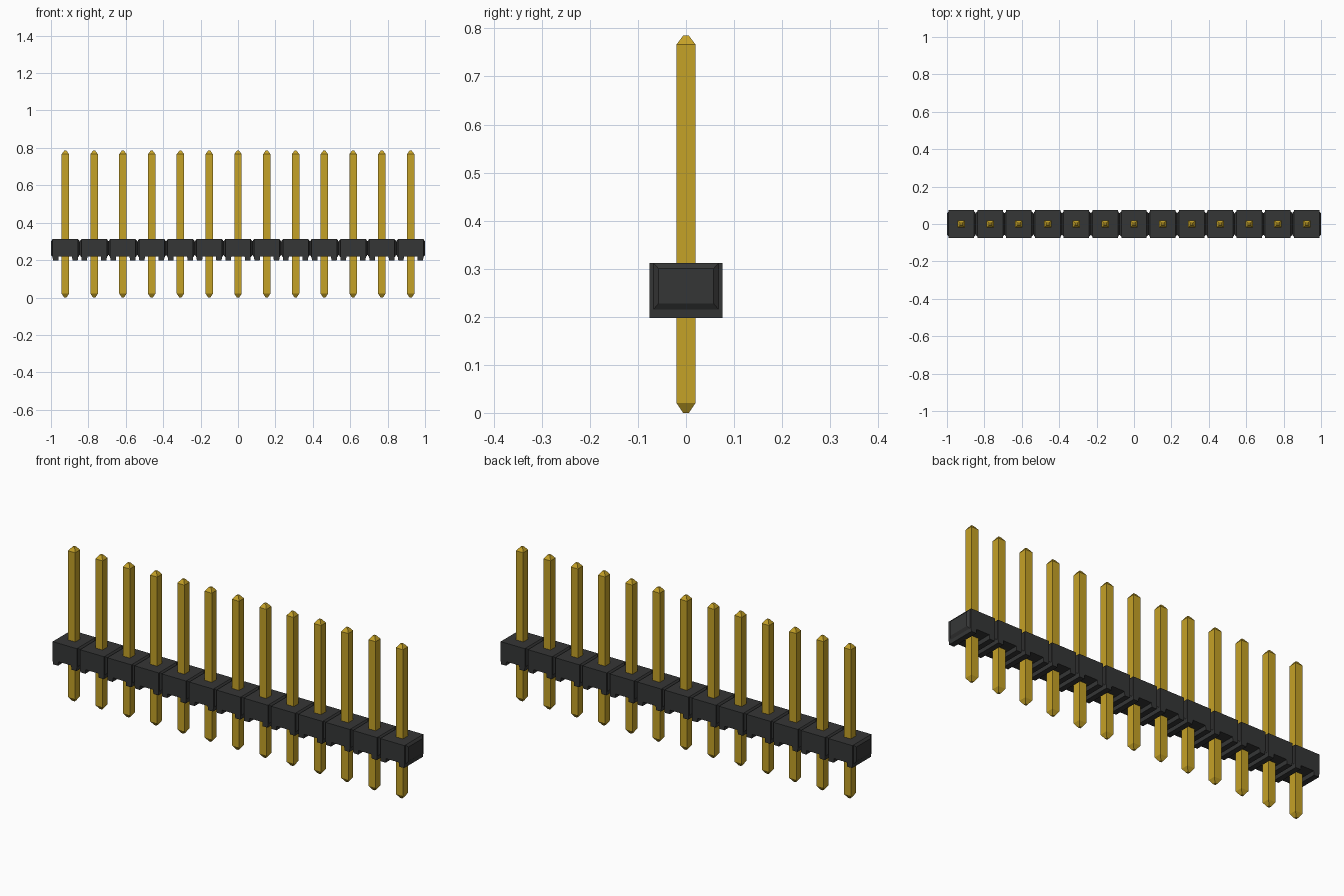
import bpy, bmesh

cube = bpy.data.objects.get("Cube")
if cube:
    bpy.data.objects.remove(cube, do_unlink=True)

COUNT = 13
PITCH = 2.0 / COUNT
HALF = PITCH / 2
FIRST_X = -1 + HALF


def material(name, rgb, roughness):
    m = bpy.data.materials.new(name)
    m.use_nodes = True
    m.diffuse_color = (*rgb, 1)
    bsdf = m.node_tree.nodes["Principled BSDF"]
    bsdf.inputs["Base Color"].default_value = (*rgb, 1)
    bsdf.inputs["Roughness"].default_value = roughness
    return m


def loft(bm, rings):
    """Skin a list of equal-length vertex rings and cap both ends."""
    loops = [[bm.verts.new(p) for p in ring] for ring in rings]
    for a, b in zip(loops, loops[1:]):
        n = len(a)
        for i in range(n):
            bm.faces.new((a[i], a[(i + 1) % n], b[(i + 1) % n], b[i]))
    bm.faces.new(loops[0])
    bm.faces.new(loops[-1])


def repeated_object(name, bm, mat):
    """Make one unit and repeat it along the strip."""
    bmesh.ops.recalc_face_normals(bm, faces=bm.faces)
    mesh = bpy.data.meshes.new(name)
    bm.to_mesh(mesh)
    bm.free()
    mesh.materials.append(mat)
    ob = bpy.data.objects.new(name, mesh)
    ob.location.x = FIRST_X
    bpy.context.collection.objects.link(ob)
    arr = ob.modifiers.new("Row", 'ARRAY')
    arr.count = COUNT
    arr.use_relative_offset = False
    arr.use_constant_offset = True
    arr.constant_offset_displace = (PITCH, 0, 0)
    return ob


black = material("black plastic", (0.036, 0.037, 0.037), 0.6)
gold = material("gold plating", (0.56, 0.36, 0.02), 0.4)

# Housing block: side profile with two feet, extruded front to back
bm = bmesh.new()
half_profile = [(0.036, 0.218), (0.038, 0.197), (0.066, 0.197), (0.068, 0.215), (0.068, 0.312)]
profile = half_profile + [(-x, z) for x, z in reversed(half_profile)]
loft(bm, [[(x, y, z) for x, z in profile] for y in (-0.076, 0.076)])


# Tapered joints that meet the neighbouring blocks
def joint_ring(x, y, z0, z1):
    return [(x, -y, z0), (x, y, z0), (x, y, z1), (x, -y, z1)]


for s in (-1, 1):
    loft(bm, [joint_ring(s * 0.068, 0.068, 0.215, 0.312),
              joint_ring(s * HALF, 0.057, 0.228, 0.300)])
repeated_object("housing", bm, black)

# Square pins with blunt pyramid tips
bm = bmesh.new()
sections = [(0.0, 0.006), (0.021, 0.020), (0.766, 0.020), (0.785, 0.006)]
loft(bm, [[(-r, -r, z), (r, -r, z), (r, r, z), (-r, r, z)] for z, r in sections])
repeated_object("pins", bm, gold)
